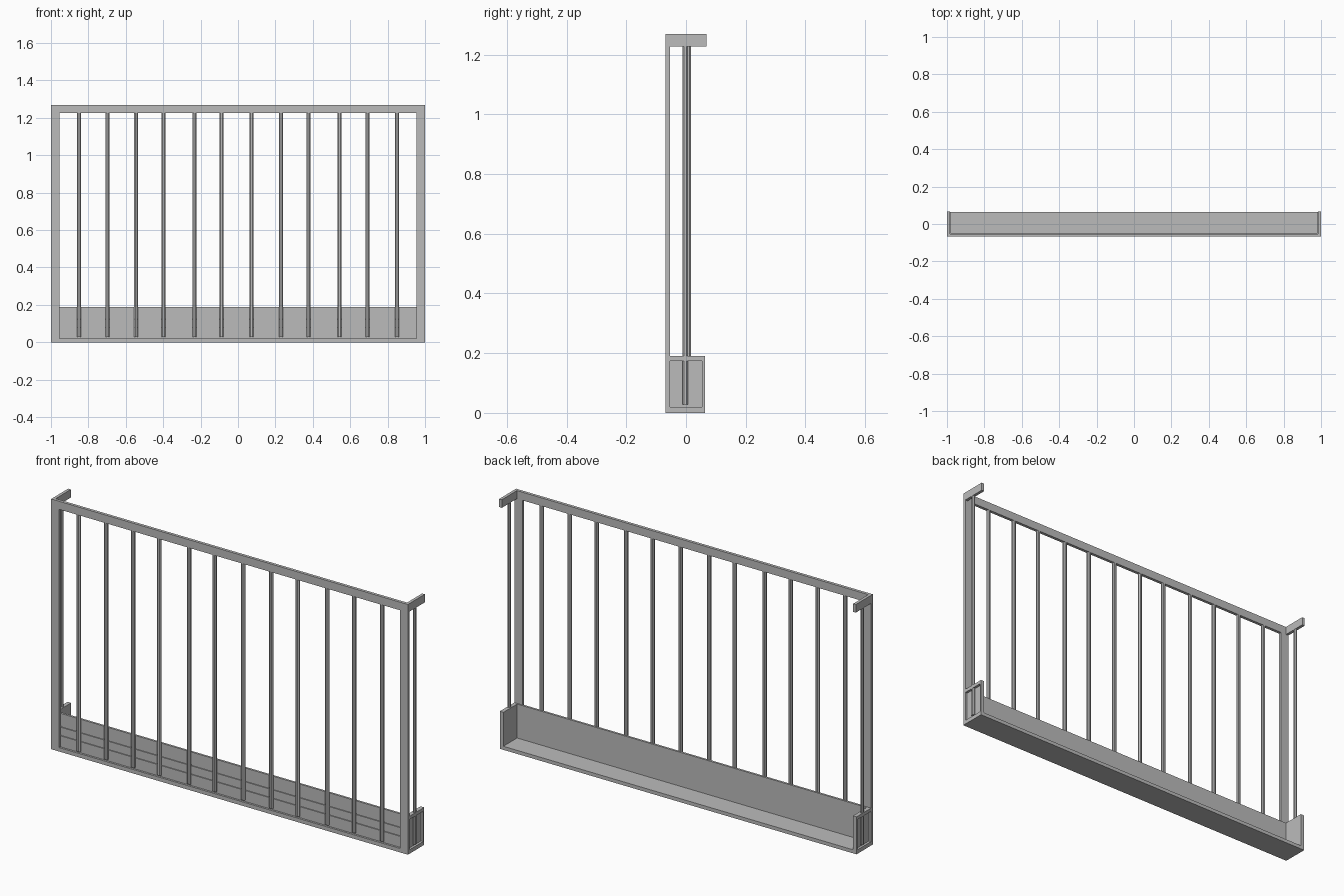
import bpy
import math

cube = bpy.data.objects.get("Cube")
if cube:
    bpy.data.objects.remove(cube, do_unlink=True)

metal = bpy.data.materials.new("grey_metal")
metal.use_nodes = True
GREY = (0.5, 0.5, 0.5, 1)
metal.diffuse_color = GREY
metal.node_tree.nodes["Principled BSDF"].inputs["Base Color"].default_value = GREY


def box(name, x, y, z):
    """Box from (low, high) ranges."""
    spans = (x, y, z)
    bpy.ops.mesh.primitive_cube_add(size=1, location=[(a + b) / 2 for a, b in spans])
    ob = bpy.context.object
    ob.name = name
    ob.scale = [abs(b - a) for a, b in spans]
    bpy.ops.object.transform_apply(location=False, rotation=False, scale=True)
    ob.data.materials.append(metal)
    return ob


def bar(name, x, y, wide_x, wide_y):
    """Upright eight-sided baluster."""
    low, high = 0.028, 1.235
    bpy.ops.mesh.primitive_cylinder_add(vertices=8, radius=0.541, depth=high - low,
                                        location=(x, y, (low + high) / 2),
                                        rotation=(0, 0, math.pi / 8))
    ob = bpy.context.object
    ob.name = name
    bpy.ops.object.transform_apply(location=False, rotation=True, scale=False)
    ob.scale = (wide_x, wide_y, 1)
    bpy.ops.object.transform_apply(location=False, rotation=False, scale=True)
    ob.data.materials.append(metal)


FRONT, INNER, BACK = -0.068, -0.053, 0.063
TOP = 1.268
RAIL = 1.227
PANEL = 0.19

# front frame
box("front_top_rail", (-1, 1), (FRONT, INNER), (RAIL, TOP))
box("front_bottom_rail", (-0.955, 0.955), (FRONT, INNER), (0, 0.02))

# floor and front panel: backing plate with three boards split by grooves
box("floor", (-0.985, 0.985), (INNER, BACK), (0, 0.018))
box("front_backing", (-0.985, 0.985), (INNER, -0.047), (0.018, PANEL))
for i, (low, high) in enumerate(((0.02, 0.076), (0.082, 0.12), (0.128, PANEL))):
    box(f"front_board_{i + 1}", (-0.955, 0.955), (-0.058, INNER), (low, high))

# front balusters
for i, x in enumerate((-0.85, -0.697, -0.545, -0.398, -0.232, -0.088,
                       0.072, 0.23, 0.378, 0.543, 0.693, 0.85)):
    bar(f"front_baluster_{i + 1}", x, -0.0605, 0.021, 0.015)

# sides
for side, s in (("left", 1), ("right", -1)):
    outer = (s * 0.985, s)
    box(f"{side}_corner_post", (s * 0.955, s), (FRONT, INNER), (0, RAIL))
    box(f"{side}_top_rail", outer, (INNER, 0.068), (RAIL, TOP))
    box(f"{side}_panel_backing", (s * 0.98, s * 0.988), (INNER, BACK), (0.018, PANEL))
    box(f"{side}_panel_bottom", outer, (INNER, BACK), (0, 0.02))
    box(f"{side}_panel_top", outer, (INNER, BACK), (0.173, PANEL))
    box(f"{side}_panel_edge", outer, (0.054, BACK), (0.02, 0.173))
    bar(f"{side}_baluster", s * 0.9925, 0.0025 - s * 0.005, 0.015, 0.019)
